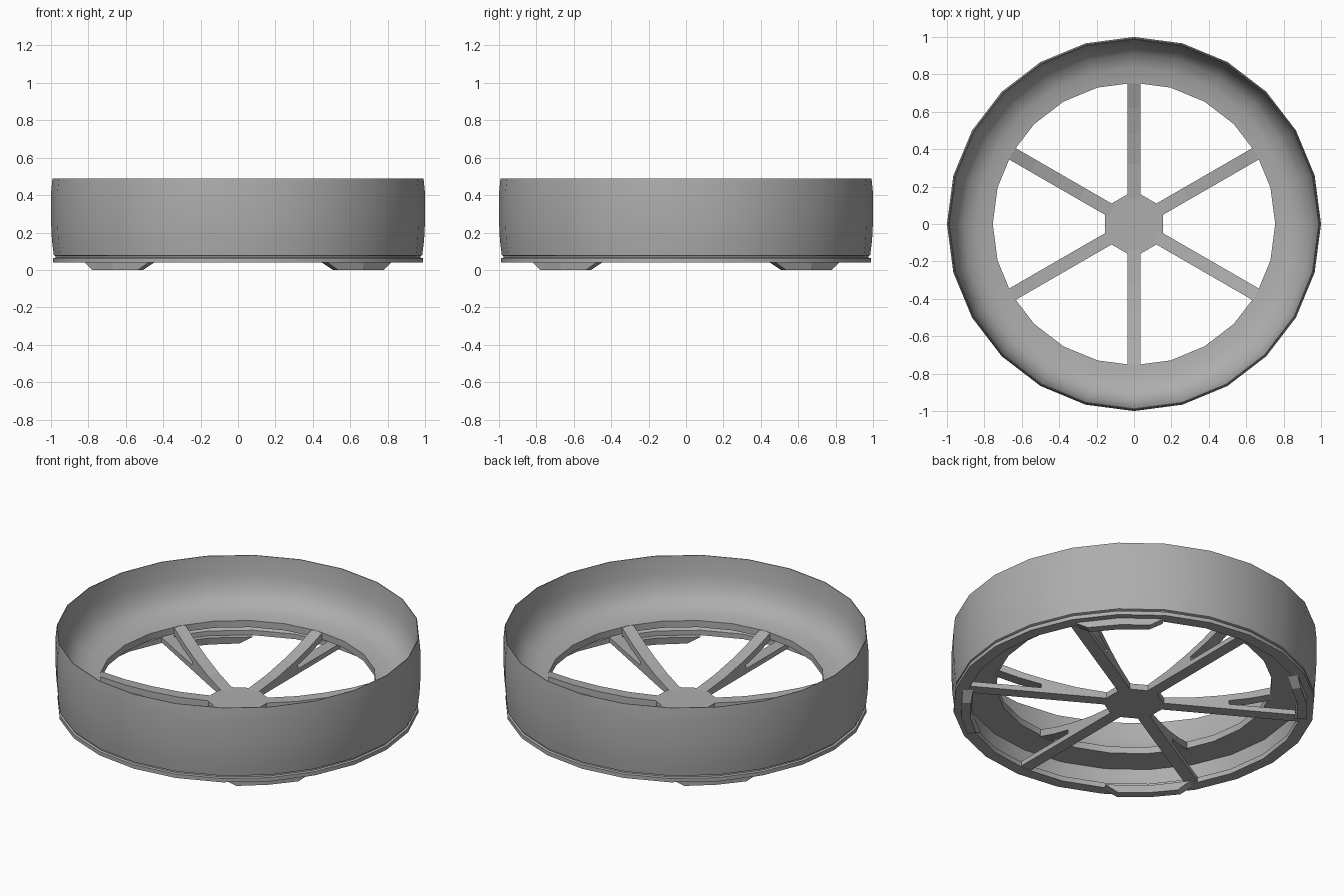
import bpy, bmesh
from math import sin, cos, pi, radians
from mathutils import Matrix

if "Cube" in bpy.data.objects:
    bpy.data.objects.remove(bpy.data.objects["Cube"])

SIDES = 24
grey = bpy.data.materials.new("dark_grey")
grey.diffuse_color = (0.42, 0.42, 0.42, 1)
grey.use_nodes = True
grey.node_tree.nodes["Principled BSDF"].inputs["Base Color"].default_value = grey.diffuse_color


def finish(bm, name, smooth=False):
    bmesh.ops.recalc_face_normals(bm, faces=bm.faces)
    mesh = bpy.data.meshes.new(name)
    bm.to_mesh(mesh)
    bm.free()
    mesh.materials.append(grey)
    ob = bpy.data.objects.new(name, mesh)
    bpy.context.collection.objects.link(ob)
    if smooth:
        bpy.ops.object.select_all(action='DESELECT')
        ob.select_set(True)
        bpy.context.view_layer.objects.active = ob
        bpy.ops.object.shade_smooth_by_angle(angle=radians(32))
    return ob


def revolve(name, profile):
    """Closed (radius, z) profile swept round the z axis."""
    bm = bmesh.new()
    rings = [[bm.verts.new((r * cos(2 * pi * i / SIDES), r * sin(2 * pi * i / SIDES), z))
              for r, z in profile] for i in range(SIDES)]
    n = len(profile)
    for i in range(SIDES):
        a, b = rings[i], rings[(i + 1) % SIDES]
        for j in range(n):
            k = (j + 1) % n
            bm.faces.new((a[j], b[j], b[k], a[k]))
    return finish(bm, name, True)


def extrude_profile(name, points, offset, turn):
    """Flat polygon pushed along an offset, then turned about z."""
    bm = bmesh.new()
    face = bm.faces.new([bm.verts.new(p) for p in points])
    new = bmesh.ops.extrude_face_region(bm, geom=[face])['geom']
    bmesh.ops.translate(bm, verts=[v for v in new if isinstance(v, bmesh.types.BMVert)], vec=offset)
    bmesh.ops.rotate(bm, verts=bm.verts, cent=(0, 0, 0), matrix=Matrix.Rotation(turn, 3, 'Z'))
    return finish(bm, name)


# Rim: outer wall, grooved lower flange, hollow underside, dished inside
revolve("rim", [
    (0.992, 0.49), (1.0, 0.41), (1.0, 0.26), (0.995, 0.16), (0.985, 0.078),
    (0.975, 0.074), (0.975, 0.066), (0.988, 0.063), (0.988, 0.04), (0.92, 0.04),
    (0.92, 0.07), (0.94, 0.08), (0.93, 0.165), (0.755, 0.165), (0.755, 0.205),
    (0.84, 0.215), (0.91, 0.245), (0.955, 0.30), (0.978, 0.38), (0.988, 0.49)])

# Hub: small hexagonal plate
hub = [(0.179 * cos(radians(30 + 60 * i)), 0.179 * sin(radians(30 + 60 * i)), 0.045)
       for i in range(6)]
extrude_profile("hub", hub, (0, 0, 0.035), 0)

# Spokes: forked outward into a gently curved rising arm and a flat lower arm
fork = [(0.14, 0.08), (0.32, 0.097), (0.48, 0.126), (0.62, 0.160), (0.755, 0.204),
        (0.775, 0.204), (0.775, 0.166), (0.64, 0.125), (0.52, 0.098),
        (0.52, 0.075), (0.95, 0.075), (0.95, 0.045), (0.14, 0.045)]
for i in range(6):
    extrude_profile(f"spoke_{i + 1}", [(r, -0.035, z) for r, z in fork],
                    (0, 0.07, 0), radians(30 + 60 * i))

# Tabs: four chamfered feet under the flange
for q in range(4):
    bm = bmesh.new()
    sections = []
    for top, low in ((-15, -10.5), (0, 0), (15, 10.5)):
        ring = []
        for r, z, ang in ((0.95, 0.042, top), (0.945, 0, low), (0.895, 0, low), (0.89, 0.042, top)):
            a = radians(45 + 90 * q + ang)
            ring.append(bm.verts.new((r * cos(a), r * sin(a), z)))
        sections.append(ring)
    for a, b in zip(sections, sections[1:]):
        for j in range(4):
            k = (j + 1) % 4
            bm.faces.new((a[j], b[j], b[k], a[k]))
    bm.faces.new(sections[0])
    bm.faces.new(sections[-1])
    finish(bm, f"tab_{q + 1}")
